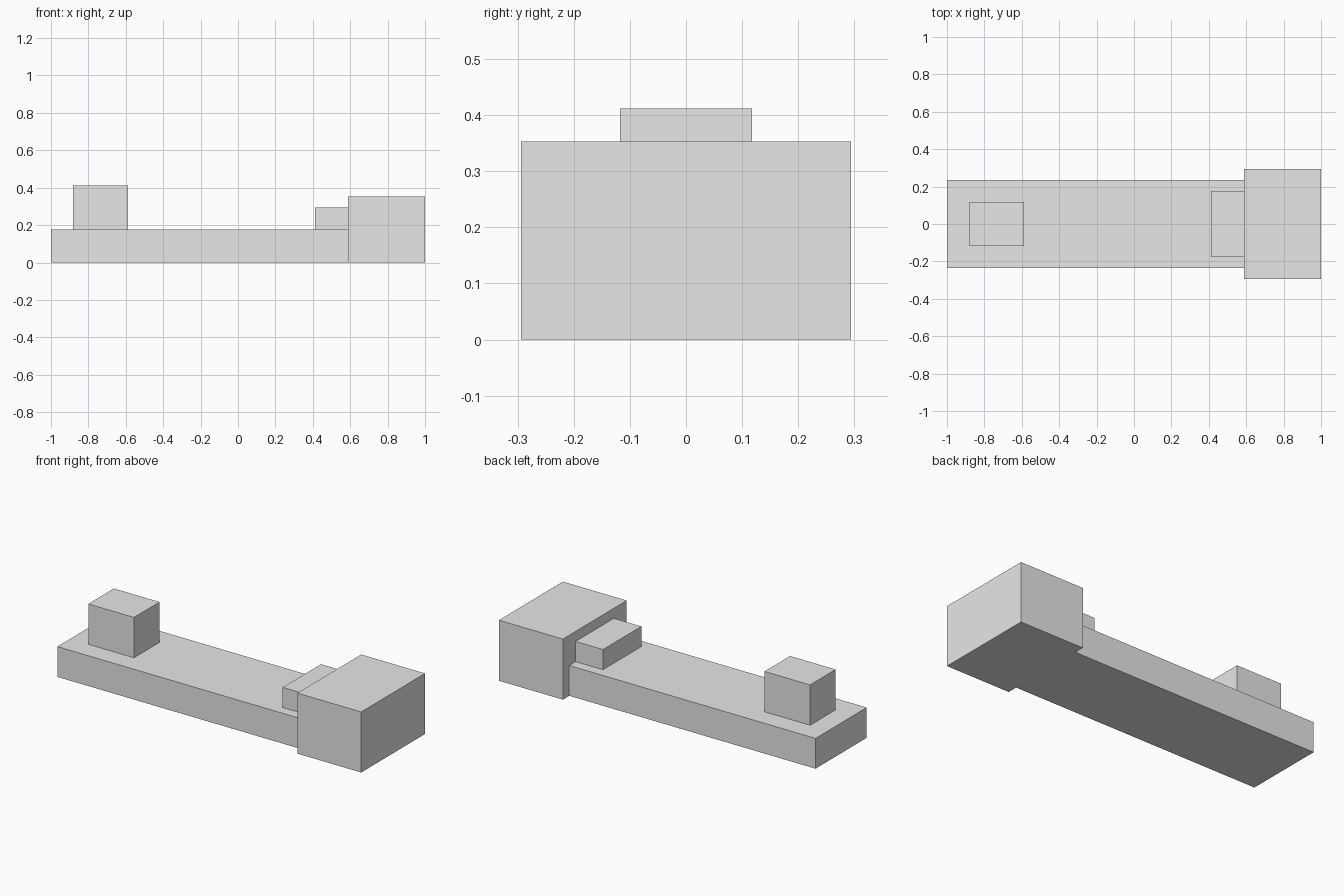
import bpy

# Remove the default object
old = bpy.data.objects.get("Cube")
if old:
    bpy.data.objects.remove(old, do_unlink=True)

U = 1 / 17  # module that all sizes are whole or half multiples of

# Single plain grey
grey = bpy.data.materials.new("plain_grey")
grey.use_nodes = True
colour = (0.8, 0.8, 0.8, 1)
grey.diffuse_color = colour
grey.node_tree.nodes["Principled BSDF"].inputs["Base Color"].default_value = colour


def box(name, x0, x1, width, z0, z1):
    """Block centred on y = 0, measured in modules."""
    bpy.ops.mesh.primitive_cube_add(size=1, location=((x0 + x1) * U / 2, 0, (z0 + z1) * U / 2))
    ob = bpy.context.object
    ob.name = name
    ob.scale = ((x1 - x0) * U, width * U, (z1 - z0) * U)
    bpy.ops.object.transform_apply(location=False, rotation=False, scale=True)
    ob.data.materials.append(grey)
    return ob


# Long flat bar, large end block, low step against it, small upright block
box("base_bar", -17, 10, 8, 0, 3)
box("end_block", 10, 17, 10, 0, 6)
box("low_step", 7, 10, 6, 3, 5)
box("upright_block", -15, -10, 4, 3, 7)
